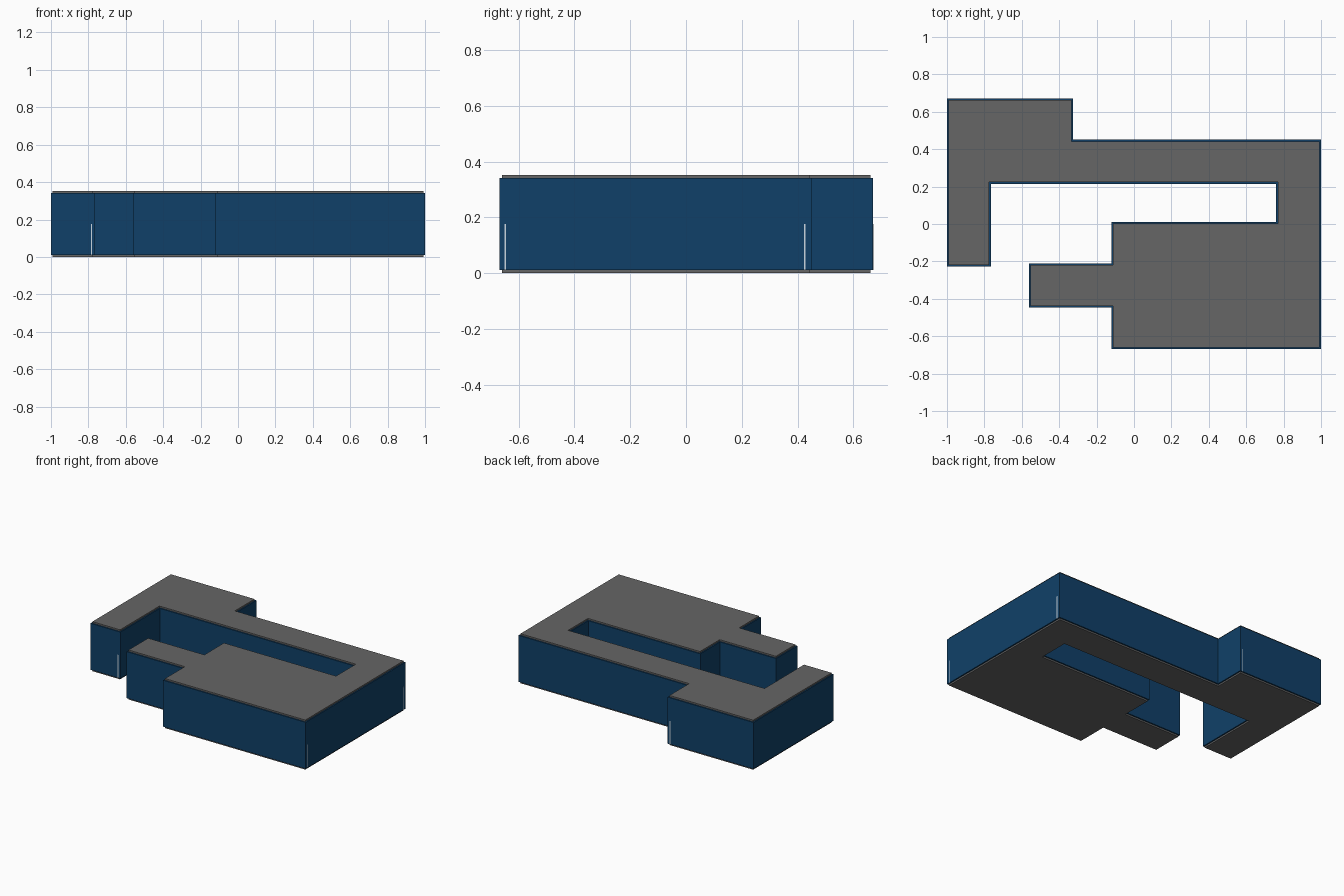
import bpy, bmesh
from mathutils import Vector

if "Cube" in bpy.data.objects:
    bpy.data.objects.remove(bpy.data.objects["Cube"])

H, LIP, INSET = 0.352, 0.011, 0.009


def material(name, rgb):
    m = bpy.data.materials.new(name)
    m.diffuse_color = (*rgb, 1)
    m.use_nodes = True
    m.node_tree.nodes["Principled BSDF"].inputs["Base Color"].default_value = m.diffuse_color
    return m


def prism(name, pts, z0, z1, mat):
    """Extrude a flat outline from z0 to z1."""
    bm = bmesh.new()
    face = bm.faces.new([bm.verts.new((x, y, z0)) for x, y in pts])
    out = bmesh.ops.extrude_face_region(bm, geom=[face], use_keep_orig=True)
    top = [v for v in out["geom"] if isinstance(v, bmesh.types.BMVert)]
    bmesh.ops.translate(bm, verts=top, vec=(0, 0, z1 - z0))
    bmesh.ops.recalc_face_normals(bm, faces=bm.faces)
    mesh = bpy.data.meshes.new(name)
    bm.to_mesh(mesh)
    bm.free()
    mesh.materials.append(mat)
    ob = bpy.data.objects.new(name, mesh)
    bpy.context.collection.objects.link(ob)
    return ob


def shrink(pts, d):
    """Move each edge of a clockwise right-angled outline inward by d."""
    res = []
    for i, p in enumerate(pts):
        p, a, b = Vector(p), Vector(pts[i - 1]), Vector(pts[(i + 1) % len(pts)])
        e1, e2 = (p - a).normalized(), (b - p).normalized()
        s = e1 + e2
        res.append(p + d * Vector((s.y, -s.x)))
    return res


blue = material("blue", (0.005, 0.051, 0.138))
grey = material("dark_grey", (0.133, 0.133, 0.133))
pale = material("pale", (0.6, 0.68, 0.75))

# Clockwise plan of the hooked block
plan = [(-1, .671), (-.325, .671), (-.325, .451), (1, .451), (1, -.669),
        (-.12, -.669), (-.12, -.447), (-.562, -.447), (-.562, -.21),
        (-.12, -.21), (-.12, .011), (.76, .011), (.76, .215),
        (-.765, .215), (-.765, -.227), (-1, -.227)]

# Blue wall block
prism("wall_block", plan, LIP, H - LIP, blue)

# Grey floor and roof panels, set in from the walls
panel = shrink(plan, INSET)
prism("floor_panel", panel, 0, LIP, grey)
prism("roof_panel", panel, H - LIP, H, grey)

# Pale seams at the lower half of some corners
W, T = 0.003, 0.0006
for name, x, y, w, d in [("front_arm_seam", -.784, -.227, W, T),
                         ("right_front_seam", 1, -.648, T, W),
                         ("right_back_seam", 1, .426, T, W),
                         ("back_seam", -.345, .671, W, T)]:
    prism(name, [(x - w, y - d), (x - w, y + d), (x + w, y + d), (x + w, y - d)],
          LIP, H / 2, pale)
